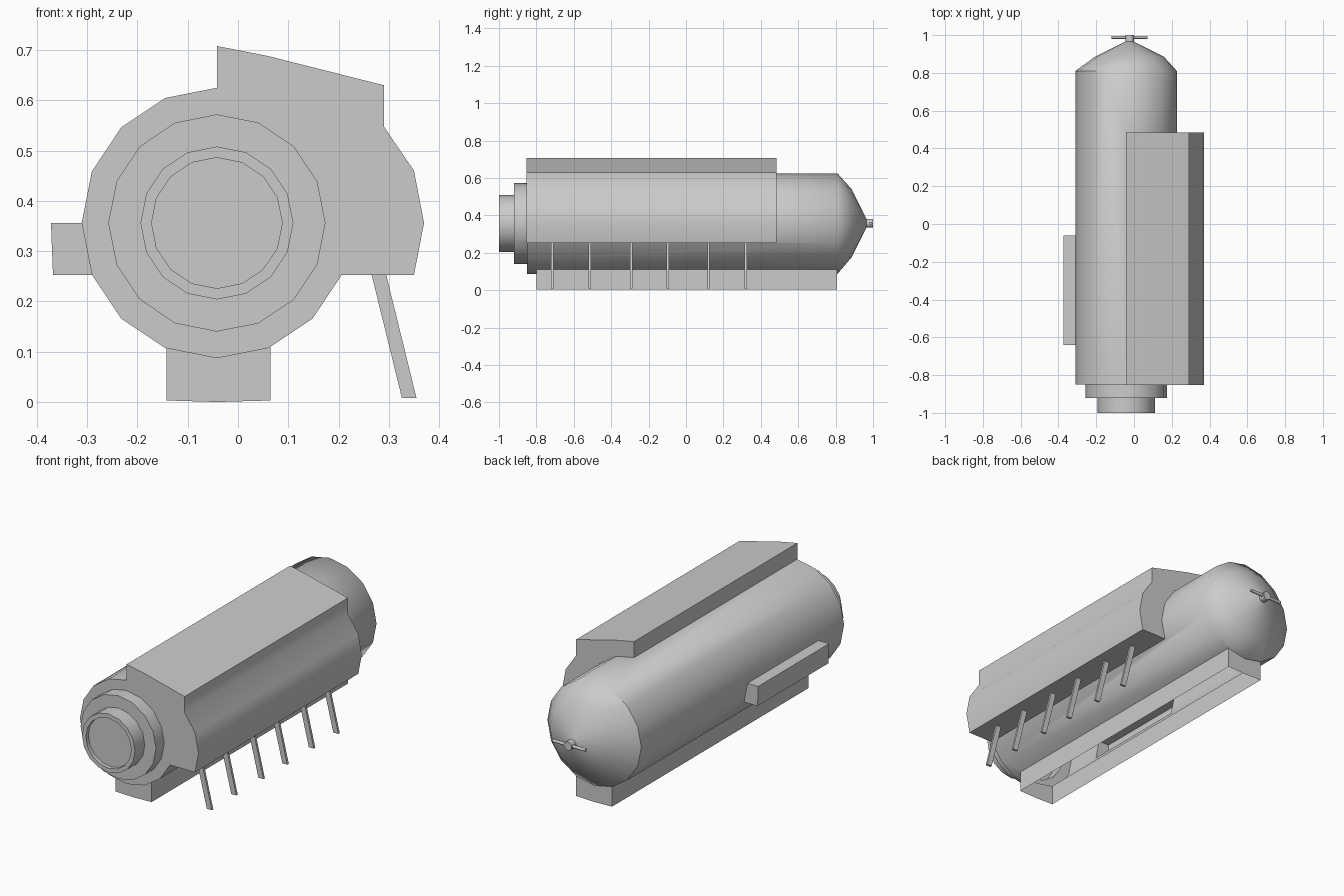
import bpy, bmesh
from math import sin, cos, pi, radians

if "Cube" in bpy.data.objects:
    bpy.data.objects.remove(bpy.data.objects["Cube"])

CX, CZ, SIDES = -0.042, 0.356, 16


def add_object(name, bm):
    bmesh.ops.recalc_face_normals(bm, faces=bm.faces[:])
    mesh = bpy.data.meshes.new(name)
    bm.to_mesh(mesh)
    bm.free()
    ob = bpy.data.objects.new(name, mesh)
    bpy.context.collection.objects.link(ob)
    return ob


def lathe(name, rings, sides=SIDES):
    """Skin circles (y, radius, centre x, centre z) along y, capped at both ends."""
    bm = bmesh.new()
    loops = [[bm.verts.new((x + r * sin(2 * pi * i / sides), y, z + r * cos(2 * pi * i / sides)))
              for i in range(sides)] for y, r, x, z in rings]
    for a, b in zip(loops, loops[1:]):
        for i in range(sides):
            j = (i + 1) % sides
            bm.faces.new((a[i], a[j], b[j], b[i]))
    bm.faces.new(loops[0])
    bm.faces.new(loops[-1])
    return add_object(name, bm)


def extrude(name, profile, y0, y1):
    """Extrude an (x, z) outline along y."""
    bm = bmesh.new()
    a = [bm.verts.new((x, y0, z)) for x, z in profile]
    b = [bm.verts.new((x, y1, z)) for x, z in profile]
    for i in range(len(a)):
        j = (i + 1) % len(a)
        bm.faces.new((a[i], a[j], b[j], b[i]))
    bm.faces.new(a)
    bm.faces.new(b)
    return add_object(name, bm)


def shade(ob, angle=50):
    bpy.ops.object.select_all(action='DESELECT')
    ob.select_set(True)
    bpy.context.view_layer.objects.active = ob
    bpy.ops.object.shade_smooth_by_angle(angle=radians(angle))


# Main drum with stepped front collar and domed rear
straight = [(-0.98, 0.13), (-1.0, 0.13), (-1.0, 0.152), (-0.92, 0.152), (-0.92, 0.216),
            (-0.85, 0.216), (-0.85, 0.269), (0.81, 0.269)]
body = lathe("body_shell", [(y, r, CX, CZ) for y, r in straight] +
             [(0.885, 0.183, -0.024, 0.358), (0.968, 0.018, -0.023, 0.358)])

# Side casing, side rail box and base skirt, all reaching into the drum
parts = [
    extrude("side_casing", [(-0.042, 0.708), (0.06, 0.688), (0.29, 0.63), (0.29, 0.548),
                            (0.35, 0.46), (0.37, 0.356), (0.35, 0.253), (0.1, 0.253),
                            (-0.042, 0.45)], -0.852, 0.485),
    extrude("side_box", [(-0.372, 0.356), (-0.25, 0.356), (-0.25, 0.253), (-0.368, 0.253)],
            -0.64, -0.06),
    extrude("base_skirt", [(-0.142, 0.003), (-0.042, 0.0), (0.065, 0.003), (0.065, 0.2),
                           (-0.142, 0.2)], -0.8, 0.808),
]
for p in parts:
    m = body.modifiers.new(p.name, 'BOOLEAN')
    m.operation, m.solver, m.object = 'UNION', 'EXACT', p
dg = bpy.context.evaluated_depsgraph_get()
joined = bpy.data.meshes.new_from_object(body.evaluated_get(dg))
body.modifiers.clear()
body.data = joined
for p in parts:
    bpy.data.objects.remove(p)

# Open underside of the skirt: the shell is hollow
bm = bmesh.new()
bm.from_mesh(joined)
under = [f for f in bm.faces if f.calc_center_median().z < 0.02 and abs(f.normal.z) > 0.9]
bmesh.ops.delete(bm, geom=under, context='FACES')
bm.to_mesh(joined)
bm.free()
shade(body)

# Row of slanted struts under the casing
for i, y in enumerate((-0.715, -0.515, -0.293, -0.097, 0.12, 0.32)):
    extrude(f"strut_{i + 1}", [(0.265, 0.256), (0.294, 0.256), (0.355, 0.008), (0.326, 0.008)],
            y - 0.006, y + 0.006)

# Rear hub with cross bar handle
hub = lathe("rear_hub", [(0.955, 0.023, -0.023, 0.358), (1.0, 0.023, -0.023, 0.358)], 10)
shade(hub, 40)
bpy.ops.mesh.primitive_cylinder_add(vertices=8, radius=0.008, depth=0.19,
                                    location=(-0.023, 0.988, 0.358), rotation=(0, pi / 2, 0))
bar = bpy.context.object
bar.name = "rear_handle_bar"
shade(bar, 50)
